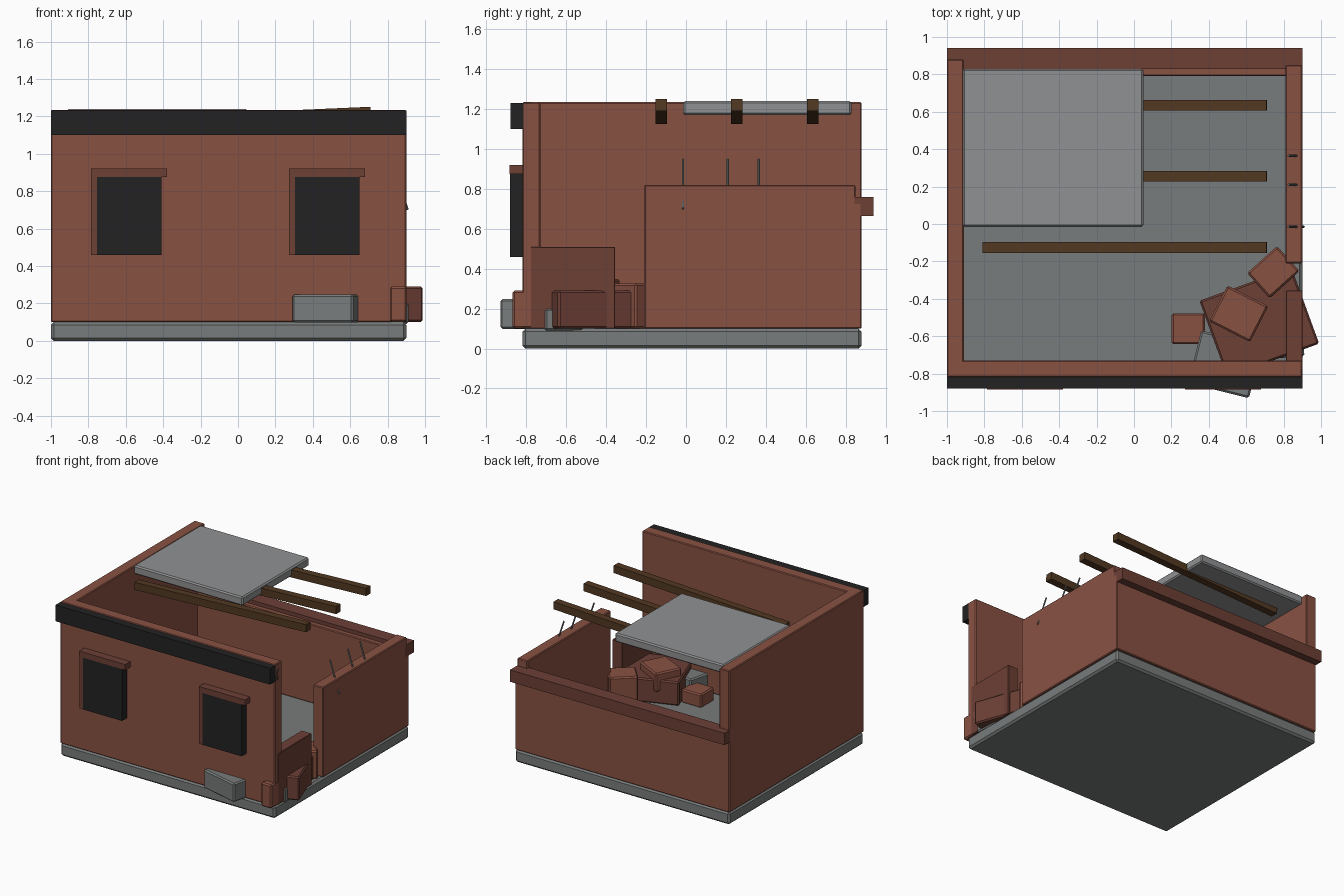
import bpy, math
from mathutils import Vector

if "Cube" in bpy.data.objects:
    bpy.data.objects.remove(bpy.data.objects["Cube"])


def material(name, rgb):
    m = bpy.data.materials.new(name)
    m.diffuse_color = (*rgb, 1)
    m.use_nodes = True
    m.node_tree.nodes["Principled BSDF"].inputs["Base Color"].default_value = m.diffuse_color
    return m


BRICK = material("brick", (0.25, 0.083, 0.055))
DARK_BRICK = material("dark_brick", (0.15, 0.05, 0.036))
CONCRETE = material("concrete", (0.19, 0.2, 0.2))
PALE = material("pale_concrete", (0.28, 0.285, 0.29))
DARK = material("charcoal", (0.016, 0.016, 0.017))
WOOD = material("wood", (0.085, 0.04, 0.016))


def block(name, center, size, mat, rot=(0, 0, 0), bevel=0.0):
    """Box given by centre, size and rotation in degrees, edges optionally bevelled."""
    bpy.ops.mesh.primitive_cube_add(size=1, location=center,
                                    rotation=[math.radians(a) for a in rot])
    ob = bpy.context.object
    ob.name = name
    ob.scale = size
    bpy.ops.object.transform_apply(location=False, rotation=False, scale=True)
    ob.data.materials.append(mat)
    if bevel:
        mod = ob.modifiers.new("bevel", 'BEVEL')
        mod.width = bevel
        mod.segments = 1
    return ob


def span(name, x, y, z, mat, bevel=0.0):
    """Axis-aligned box given by its extents."""
    return block(name, [(a + b) / 2 for a, b in (x, y, z)],
                 [b - a for a, b in (x, y, z)], mat, bevel=bevel)


def rod(name, a, b, radius, mat):
    a, b = Vector(a), Vector(b)
    d = b - a
    bpy.ops.mesh.primitive_cylinder_add(vertices=8, radius=radius, depth=d.length,
                                        location=(a + b) / 2,
                                        rotation=d.to_track_quat('Z', 'Y').to_euler())
    bpy.context.object.name = name
    bpy.context.object.data.materials.append(mat)


# Foundation and walls of differing height
span("foundation", (-1, 0.9), (-0.82, 0.88), (0, 0.1), CONCRETE, 0.015)
span("front_wall", (-1, 0.9), (-0.82, -0.73), (0.1, 1.235), BRICK, 0.006)
span("left_wall", (-1, -0.91), (-0.82, 0.88), (0.1, 1.235), BRICK, 0.006)
span("back_wall", (-1, 0.9), (0.79, 0.88), (0.1, 0.73), BRICK, 0.006)
span("right_wall", (0.81, 0.9), (-0.21, 0.85), (0.1, 0.82), BRICK, 0.006)
span("broken_wall_stub", (0.812, 0.902), (-0.78, -0.355), (0.1, 0.51), DARK_BRICK, 0.004)

# Trim bands
span("front_parapet_band", (-1, 0.9), (-0.88, -0.775), (1.1, 1.23), DARK)
span("back_ledge", (-1, 0.9), (0.83, 0.94), (0.665, 0.76), DARK_BRICK)

# Windows: dark pane, left jamb, lintel
for i, x in enumerate((-0.755, 0.305)):
    span(f"window_pane_{i}", (x, x + 0.345), (-0.882, -0.78), (0.46, 0.875), DARK)
    span(f"window_jamb_{i}", (x - 0.032, x), (-0.88, -0.78), (0.46, 0.875), DARK_BRICK)
    span(f"window_lintel_{i}", (x - 0.032, x + 0.375), (-0.884, -0.78), (0.875, 0.92), DARK_BRICK)

# Remaining roof slab and sagging beams
span("roof_slab", (-0.915, 0.05), (-0.015, 0.83), (1.17, 1.24), PALE, 0.01)
for i, y in enumerate((-0.125, 0.255, 0.635)):
    block(f"roof_beam_{i}", (-0.05, y, 1.188), (1.52, 0.058, 0.06), WOOD, (0, -2.5, 0))

# Bent reinforcing bars in the right wall
for i, (y, low) in enumerate(((-0.015, 0.70), (0.21, 0.76), (0.365, 0.76))):
    rod(f"rebar_{i}", (0.825 + (0.95 - low) * 0.33, y, low), (0.825, y, 0.95), 0.006, CONCRETE)

# Rubble: centre, size, z rotation, material
rubble = [
    ((0.67, -0.525, 0.195), (0.523, 0.434, 0.19), 20, DARK_BRICK),
    ((0.56, -0.48, 0.275), (0.245, 0.215, 0.15), -27, BRICK),
    ((0.745, -0.257, 0.213), (0.215, 0.18, 0.226), 42, BRICK),
    ((0.29, -0.56, 0.15), (0.18, 0.165, 0.11), 0, BRICK),
    ((0.857, -0.80, 0.195), (0.09, 0.14, 0.19), 0, BRICK),
    ((0.487, -0.75, 0.173), (0.335, 0.29, 0.15), -14, CONCRETE),
    ((0.80, -0.62, 0.145), (0.21, 0.19, 0.11), 4, CONCRETE),
]
for i, (c, s, r, m) in enumerate(rubble):
    block(f"rubble_{i}", c, s, m, (0, 0, r), 0.01)
